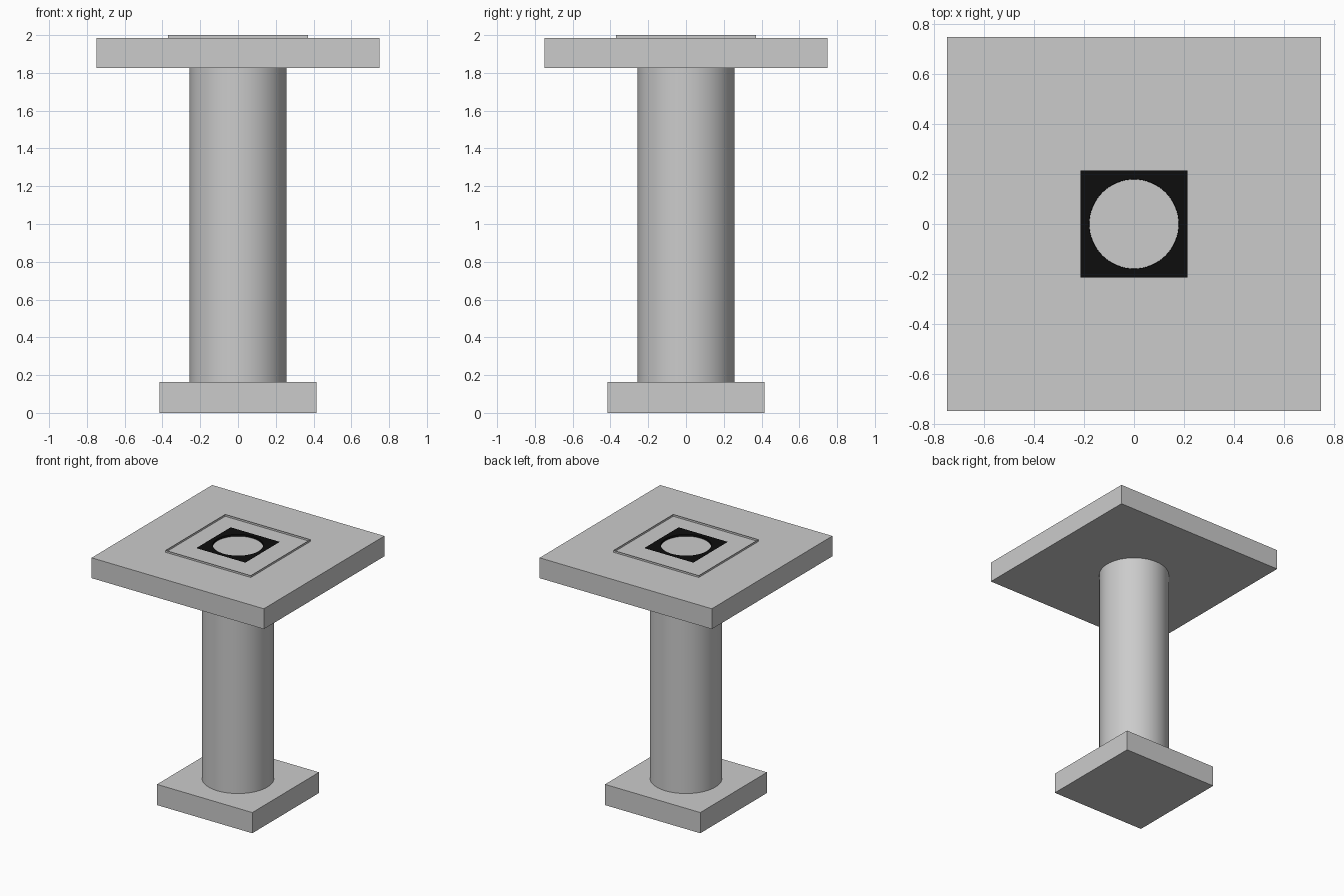
import bpy, bmesh, math

if "Cube" in bpy.data.objects:
    bpy.data.objects.remove(bpy.data.objects["Cube"])


def finish(name, bm, smooth=False):
    mesh = bpy.data.meshes.new(name)
    bm.normal_update()
    bm.to_mesh(mesh)
    bm.free()
    obj = bpy.data.objects.new(name, mesh)
    bpy.context.collection.objects.link(obj)
    if smooth:
        bpy.ops.object.select_all(action='DESELECT')
        obj.select_set(True)
        bpy.context.view_layer.objects.active = obj
        bpy.ops.object.shade_smooth_by_angle(angle=math.radians(35))
    return obj


def box(half, z0, z1):
    bm = bmesh.new()
    bmesh.ops.create_cube(bm, size=1)
    for v in bm.verts:
        v.co.x *= 2 * half
        v.co.y *= 2 * half
        v.co.z = z0 if v.co.z < 0 else z1
    bm.normal_update()
    return bm


# square foot
finish("base", box(0.415, 0, 0.163))

# round shaft
bpy.ops.mesh.primitive_cylinder_add(vertices=64, radius=0.257, depth=1.662,
                                    location=(0, 0, 0.994))
bpy.context.object.name = "column"
bpy.ops.object.shade_smooth_by_angle(angle=math.radians(35))

# table slab with a raised square lip, left open for the basin
bm = box(0.75, 1.825, 1.985)
top = max(bm.faces, key=lambda f: f.calc_center_median().z)
bmesh.ops.inset_region(bm, faces=[top], thickness=0.75 - 0.214)
lip = bmesh.ops.extrude_face_region(bm, geom=[top])["geom"]
for v in [g for g in lip if isinstance(g, bmesh.types.BMVert)]:
    v.co.z = 2.0
bm.faces.ensure_lookup_table()
tops = [f for f in bm.faces if f.calc_center_median().z > 1.999 or
        (abs(f.calc_center_median().z - 1.985) < 1e-4 and f.calc_area() < 0.3)]
bmesh.ops.delete(bm, geom=tops, context='FACES_ONLY')
finish("top_slab", bm)

# black square plate sinking into a round bowl
SIDES, STEPS, RADIUS, DEPTH = 64, 12, 0.18, 0.17
bm = bmesh.new()
angles = [2 * math.pi * i / SIDES for i in range(SIDES)]
rings = [[bm.verts.new((0.214 * math.cos(a) / max(abs(math.cos(a)), abs(math.sin(a))),
                        0.214 * math.sin(a) / max(abs(math.cos(a)), abs(math.sin(a))), 2.0))
          for a in angles]]
for s in range(STEPS):
    t = math.pi / 2 * s / STEPS
    r, z = RADIUS * math.cos(t), 2.0 - DEPTH * math.sin(t)
    rings.append([bm.verts.new((r * math.cos(a), r * math.sin(a), z)) for a in angles])
for outer, inner in zip(rings, rings[1:]):
    for i in range(SIDES):
        j = (i + 1) % SIDES
        bm.faces.new((outer[i], outer[j], inner[j], inner[i]))
bottom = bm.verts.new((0, 0, 2.0 - DEPTH))
for i in range(SIDES):
    bm.faces.new((rings[-1][i], rings[-1][(i + 1) % SIDES], bottom))
basin = finish("basin", bm, smooth=True)
black = bpy.data.materials.new("black")
black.diffuse_color = (0.004, 0.004, 0.004, 1)
black.use_nodes = True
black.node_tree.nodes["Principled BSDF"].inputs["Base Color"].default_value = black.diffuse_color
basin.data.materials.append(black)
